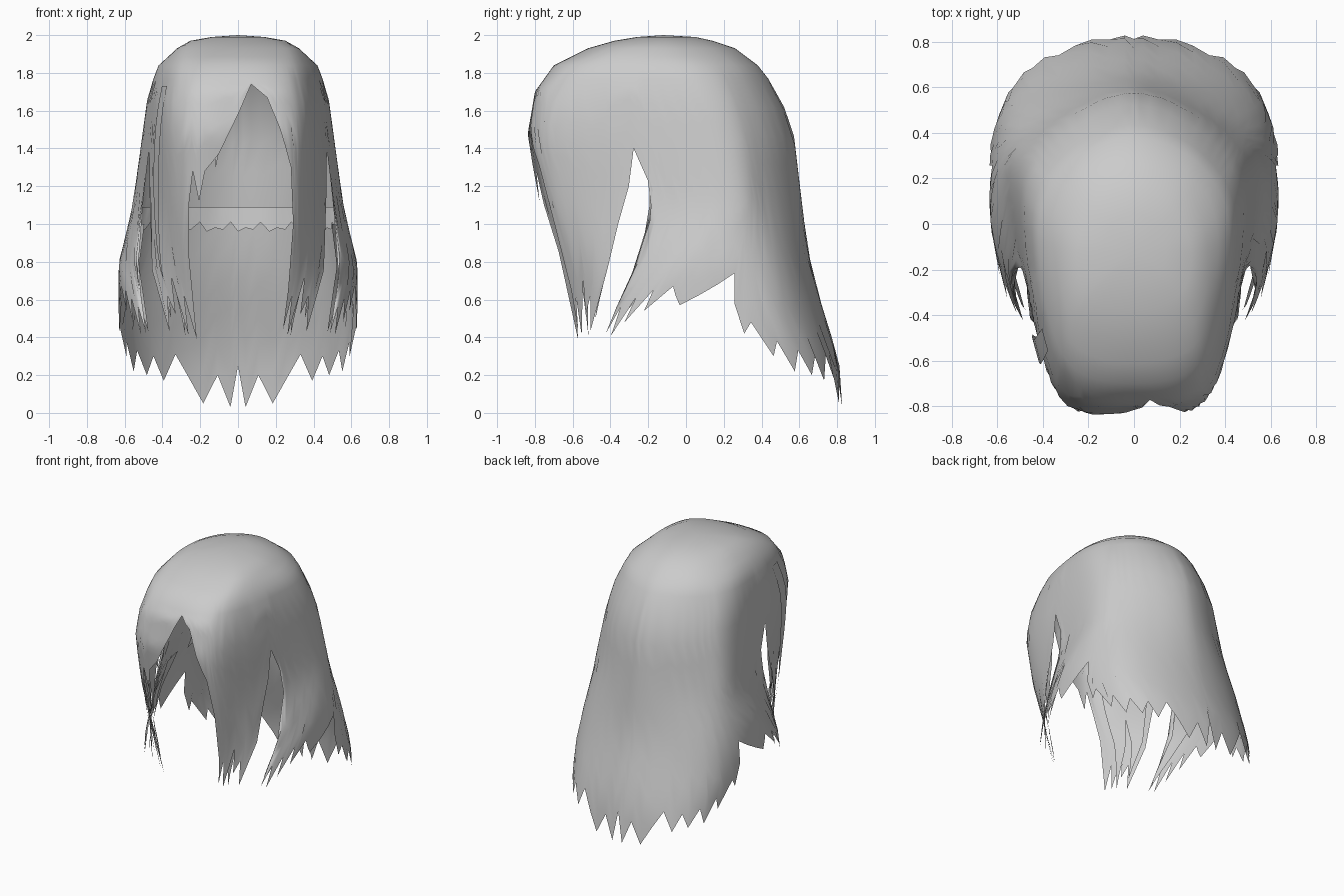
import bpy, bmesh, math
from mathutils import Vector

hair = bpy.data.materials.new("light_grey_hair")
hair.diffuse_color = (0.6, 0.6, 0.6, 1)

# Cross-sections: z, front y, front corner x y, side x y, back corner x y, back y
RINGS = [
    (0.0, -0.58, 0.20, -0.53, 0.52, -0.38, 0.55, 0.58, 0.83),
    (0.28, -0.60, 0.22, -0.55, 0.54, -0.34, 0.56, 0.56, 0.81),
    (0.50, -0.64, 0.26, -0.57, 0.58, -0.27, 0.59, 0.48, 0.74),
    (0.78, -0.70, 0.32, -0.60, 0.62, -0.05, 0.53, 0.46, 0.655),
    (1.10, -0.77, 0.34, -0.67, 0.555, 0.14, 0.43, 0.43, 0.615),
    (1.48, -0.83, 0.35, -0.73, 0.505, 0.08, 0.38, 0.39, 0.57),
    (1.70, -0.80, 0.34, -0.68, 0.475, 0.02, 0.34, 0.33, 0.49),
    (1.84, -0.70, 0.31, -0.58, 0.42, -0.04, 0.29, 0.26, 0.38),
    (1.93, -0.52, 0.27, -0.42, 0.32, -0.09, 0.22, 0.16, 0.26),
    (1.97, -0.38, 0.20, -0.31, 0.25, -0.11, 0.16, 0.07, 0.14),
    (1.99, -0.26, 0.11, -0.22, 0.14, -0.11, 0.09, 0.0, 0.05),
    (2.0, -0.12, 0.0, -0.12, 0.0, -0.12, 0.0, -0.12, -0.12),
]

# Hem height around the head: 0 front centre, 1 front corner, 2 side, 3 back corner, 4 back
FRONT_R = [(0, 1.58), (0.2, 1.74), (0.42, 1.67), (0.6, 1.5), (0.78, 1.3), (0.86, 1.0),
           (0.91, 0.65), (0.96, 0.44)]
FRONT_L = [(0, 1.58), (0.28, 1.37), (0.48, 1.28), (0.58, 1.12), (0.66, 1.28), (0.74, 1.1),
           (0.80, 0.8), (0.92, 0.39)]
SIDE = [(1.0, 0.62), (1.06, 0.41), (1.14, 0.72), (1.2, 0.52), (1.26, 0.62), (1.34, 0.43),
        (1.40, 0.75), (1.43, 1.0), (1.55, 1.40), (1.6, 1.23), (1.62, 1.05), (1.65, 0.72),
        (1.69, 0.42), (1.74, 0.56), (1.78, 0.41), (1.84, 0.61), (1.9, 0.48), (1.96, 0.65),
        (2.03, 0.54), (2.12, 0.67), (2.28, 0.57), (2.58, 0.74), (2.72, 0.42), (2.78, 0.48),
        (2.87, 0.3), (2.93, 0.38), (3.02, 0.22), (3.1, 0.33), (3.2, 0.2), (3.28, 0.3),
        (3.37, 0.17), (3.48, 0.31), (3.7, 0.05), (3.82, 0.2), (3.93, 0.03)]


def point(u, z, scale=1.0):
    """Point on the hair surface; negative u is the left half."""
    z = min(max(z, 0.0), 2.0)
    i = next(k for k in range(len(RINGS) - 1) if z <= RINGS[k + 1][0])
    a, b = RINGS[i], RINGS[i + 1]
    t = (z - a[0]) / (b[0] - a[0])
    r = [p + (q - p) * t for p, q in zip(a, b)]
    pts = [Vector(p) for p in ((-r[2], r[3]), (0, r[1]), (r[2], r[3]), (r[4], r[5]),
                               (r[6], r[7]), (0, r[8]), (-r[6], r[7]))]
    w = min(abs(u), 4.0)
    k = min(int(w), 3)
    f = w - k
    p0, p1, p2, p3 = pts[k:k + 4]
    p = 0.5 * (2 * p1 + (p2 - p0) * f + (2 * p0 - 5 * p1 + 4 * p2 - p3) * f * f
               + (3 * p1 - p0 - 3 * p2 + p3) * f ** 3)
    return Vector((math.copysign(1, u) * p.x * scale, p.y * scale, z))


def sheet(name, columns, closed=False, pole=None):
    """Skin a row of equally long point columns, with an optional top pole."""
    bm = bmesh.new()
    grid = [[bm.verts.new(p) for p in c] for c in columns]
    top = bm.verts.new(pole) if pole else None
    for i in range(len(grid) if closed else len(grid) - 1):
        a, b = grid[i], grid[(i + 1) % len(grid)]
        if top:
            bm.faces.new((top, a[0], b[0]))
        for j in range(len(a) - 1):
            bm.faces.new((a[j], a[j + 1], b[j + 1], b[j]))
    bmesh.ops.remove_doubles(bm, verts=bm.verts[:], dist=0.0005)
    for f in bm.faces:
        f.smooth = True
    me = bpy.data.meshes.new(name)
    bm.to_mesh(me)
    bm.free()
    me.materials.append(hair)
    ob = bpy.data.objects.new(name, me)
    bpy.context.collection.objects.link(ob)
    return ob


def densify(keys, gap=0.12):
    out = []
    for (u0, z0), (u1, z1) in zip(keys, keys[1:]):
        n = max(1, math.ceil((u1 - u0) / gap))
        out += [(u0 + (u1 - u0) * k / n, z0 + (z1 - z0) * k / n) for k in range(n)]
    return out + [keys[-1]]


# Main hair shell, front centre round the right side to the back and home by the left
right = densify(FRONT_R + SIDE + [(4, 0.25)])
left = densify(FRONT_L + SIDE + [(4, 0.25)])
hem = right + [(-u, z) for u, z in reversed(left[1:-1])]
DOME = (1.99, 1.97, 1.93, 1.885, 1.84, 1.77)
columns = []
for u, h in hem:
    zs = list(DOME) + [1.77 + (h - 1.77) * k / 10 for k in range(1, 11)]
    columns.append([point(u, z) for z in zs])
sheet("hair_shell", columns, True, (0, -0.12, 2.0))


def lock(name, u0, u1, z0, utip, ztip, scale, bulge=0.0):
    """Tapering lock following the shell at a given scale."""
    cols = []
    for s in (0, 0.25, 0.5, 0.75, 1):
        c = []
        for k in range(11):
            t = k / 10
            e = t ** 1.6
            u = (u0 + (u1 - u0) * s) * (1 - e) + utip * e
            c.append(point(u, z0 + (ztip - z0) * t, scale + bulge * math.sin(math.pi * t)))
        cols.append(c)
    sheet(name, cols)


# Layered locks beside the face and along the sides
for sign, side in ((1, "right"), (-1, "left")):
    lock(f"{side}_face_lock", sign * 0.88, sign * 1.18, 1.4, sign * 1.15, 0.41, 0.96)
    lock(f"{side}_temple_lock", sign * 1.1, sign * 1.4, 1.45, sign * 1.33, 0.5, 0.95)
    lock(f"{side}_ear_lock", sign * 1.68, sign * 1.95, 1.0, sign * 1.74, 0.43, 0.94)

# Loose strand standing off the left temple
lock("left_loose_strand", -1.2, -1.34, 1.73, -1.25, 0.65, 1.0, 0.05)

# Short fringe lock hanging beside the parting
lock("fringe_lock", -0.2, -0.38, 1.62, -0.33, 1.3, 0.985)

# Ragged lower edge of the cap, tucked inside the back hair
band = []
for k in range(41):
    u = 2.3 + 3.4 * k / 40
    v = u if u <= 4 else -(8 - u)
    low = (0.96, 1.01, 0.97, 0.98)[k % 4]
    band.append([point(v, 1.09, 0.985), point(v, low, 0.95)])
sheet("nape_layer", band)
